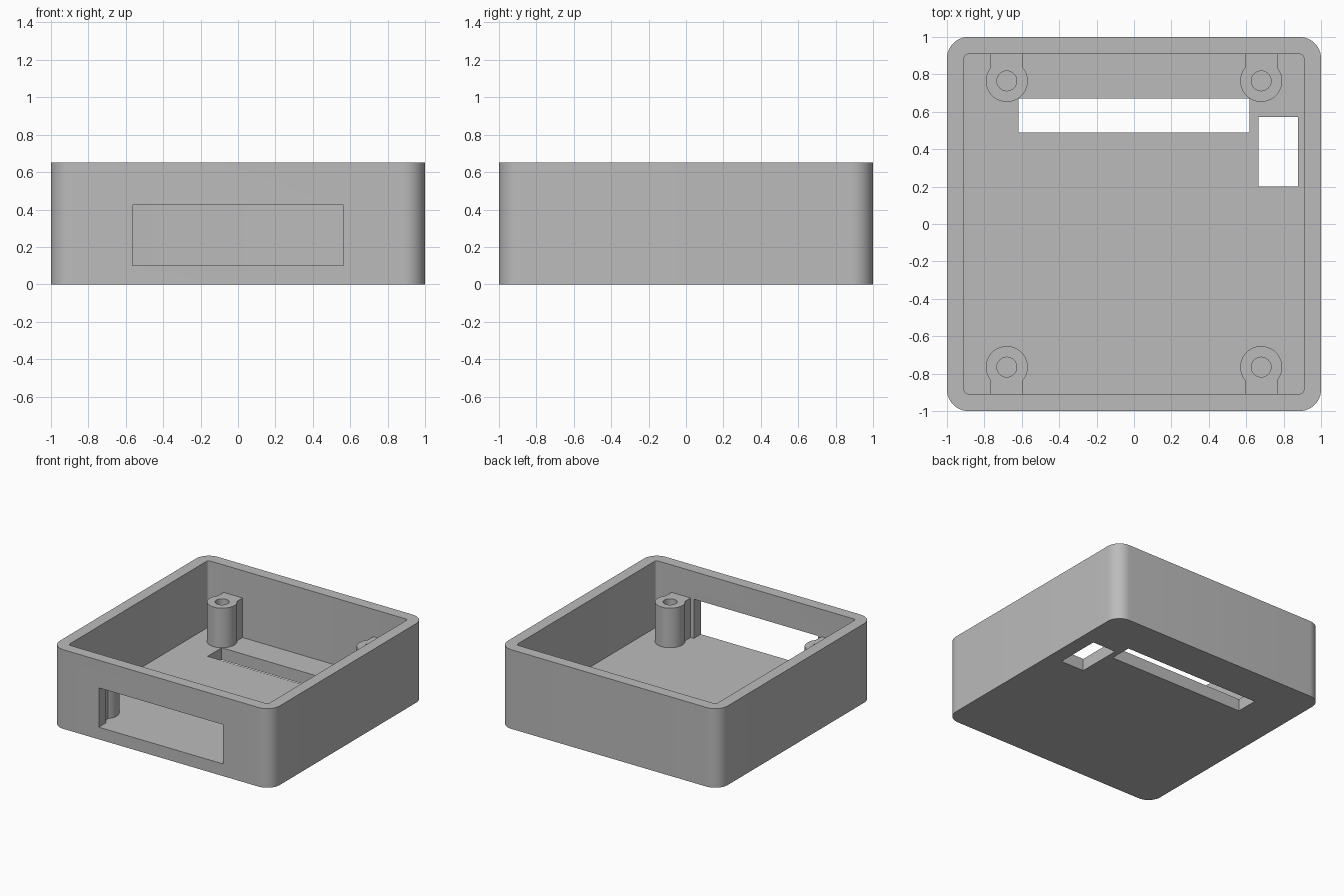
import bpy, bmesh, math

if "Cube" in bpy.data.objects:
    bpy.data.objects.remove(bpy.data.objects["Cube"], do_unlink=True)

HEIGHT, FLOOR, WALL = 0.65, 0.1, 0.092
BOSS_TOP, BOSS_X, BOSS_Y = 0.425, 0.68, 0.765
BOSS_R, HOLE_R, RIB = 0.112, 0.053, 0.086

grey = bpy.data.materials.new("matte grey plastic")
grey.use_nodes = True
colour = (0.5, 0.5, 0.5, 1)
grey.diffuse_color = colour
grey.node_tree.nodes["Principled BSDF"].inputs["Base Color"].default_value = colour


def arc(cx, cy, r, start, end, steps):
    return [(cx + r * math.cos(start + (end - start) * i / steps),
             cy + r * math.sin(start + (end - start) * i / steps))
            for i in range(steps + 1)]


def rounded_square(half, r, steps):
    points = []
    for i, (sx, sy) in enumerate([(1, 1), (-1, 1), (-1, -1), (1, -1)]):
        a = i * math.pi / 2
        points += arc(sx * (half - r), sy * (half - r), r, a, a + math.pi / 2, steps)
    return points


def box_outline(x0, x1, y0, y1):
    return [(x0, y0), (x1, y0), (x1, y1), (x0, y1)]


def prism(name, outline, z0, z1):
    """Extrude a closed outline upward from z0 to z1."""
    bm = bmesh.new()
    base = bm.faces.new([bm.verts.new((x, y, z0)) for x, y in outline])
    top = bmesh.ops.extrude_face_region(bm, geom=[base])["geom"]
    bmesh.ops.translate(bm, vec=(0, 0, z1 - z0),
                        verts=[g for g in top if isinstance(g, bmesh.types.BMVert)])
    bmesh.ops.recalc_face_normals(bm, faces=bm.faces)
    mesh = bpy.data.meshes.new(name)
    bm.to_mesh(mesh)
    bm.free()
    mesh.materials.append(grey)
    obj = bpy.data.objects.new(name, mesh)
    bpy.context.collection.objects.link(obj)
    return obj


def select(obj):
    bpy.ops.object.select_all(action='DESELECT')
    obj.select_set(True)
    bpy.context.view_layer.objects.active = obj


def cut(obj, cutter):
    """Subtract the cutter, then discard it."""
    cutter.hide_render = True
    mod = obj.modifiers.new("cut", 'BOOLEAN')
    mod.operation, mod.solver, mod.object = 'DIFFERENCE', 'EXACT', cutter
    select(obj)
    bpy.ops.object.modifier_apply(modifier=mod.name)
    bpy.data.objects.remove(cutter, do_unlink=True)


def finish(obj):
    select(obj)
    bpy.ops.object.shade_smooth_by_angle(angle=math.radians(30))


# Open tray with rounded corners
case = prism("case", rounded_square(1, 0.115, 12), 0, HEIGHT)
cut(case, prism("cavity", rounded_square(1 - WALL, 0.02, 5), FLOOR, HEIGHT + 0.2))

# Front window, level with the floor
cut(case, prism("front_window", box_outline(-0.565, 0.565, -1.2, -0.8), FLOOR, 0.423))

# Two slots through the floor
cut(case, prism("long_slot", box_outline(-0.618, 0.618, 0.488, 0.671), -0.2, 0.3))
cut(case, prism("side_slot", box_outline(0.665, 0.878, 0.2, 0.572), -0.2, 0.3))
finish(case)

# Screw bosses, each joined to its nearest wall by a rib
for y_name, sy in (("front", -1), ("back", 1)):
    for x_name, sx in (("right", -1), ("left", 1)):
        cx, cy = sx * BOSS_X, sy * BOSS_Y
        open_angle = math.acos(RIB / BOSS_R)
        outline = arc(0, 0, BOSS_R, math.pi - open_angle, 2 * math.pi + open_angle, 40)
        reach = 1 - WALL + 0.02 - BOSS_Y
        outline += [(RIB, reach), (-RIB, reach)]
        outline = [(cx + x, cy + sy * y) for x, y in outline]
        boss = prism(f"{y_name}_{x_name}_screw_boss", outline, FLOOR, BOSS_TOP)
        hole = arc(cx, cy, HOLE_R, 0, 2 * math.pi, 32)[:-1]
        cut(boss, prism("screw_hole", hole, FLOOR + 0.01, BOSS_TOP + 0.1))
        finish(boss)
